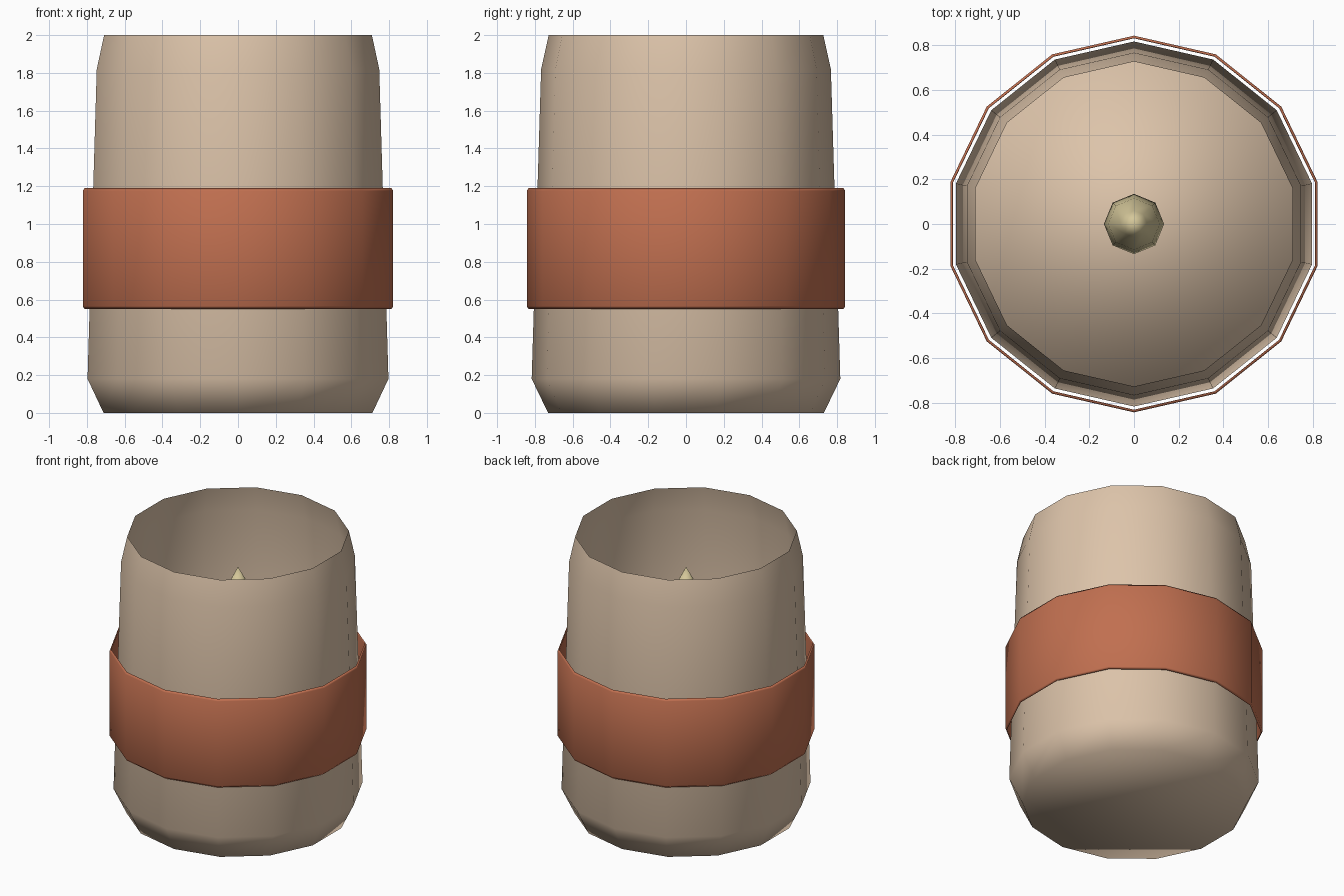
import bpy
import bmesh
from math import cos, sin, pi

if "Cube" in bpy.data.objects:
    bpy.data.objects.remove(bpy.data.objects["Cube"])


def material(name, rgb):
    m = bpy.data.materials.new(name)
    m.use_nodes = True
    m.diffuse_color = (*rgb, 1)
    m.node_tree.nodes["Principled BSDF"].inputs["Base Color"].default_value = (*rgb, 1)
    return m


def lathe(name, profile, sides, mat, cap_start=False, cap_end=False, closed=False):
    """Turn a (radius, height) profile into a faceted ring of smooth faces."""
    bm = bmesh.new()
    rings = []
    for r, z in profile:
        angles = [pi / 2 + 2 * pi * i / sides for i in range(sides)]
        rings.append([bm.verts.new((r * cos(a), r * sin(a), z)) for a in angles])
    pairs = list(zip(rings, rings[1:]))
    if closed:
        pairs.append((rings[-1], rings[0]))
    for low, high in pairs:
        for i in range(sides):
            j = (i + 1) % sides
            bm.faces.new((low[i], low[j], high[j], high[i]))
    if cap_start:
        bm.faces.new(rings[0][::-1])
    if cap_end:
        bm.faces.new(rings[-1])
    for f in bm.faces:
        f.smooth = True
    bmesh.ops.remove_doubles(bm, verts=bm.verts, dist=0.0005)
    mesh = bpy.data.meshes.new(name)
    bm.to_mesh(mesh)
    bm.free()
    mesh.materials.append(mat)
    obj = bpy.data.objects.new(name, mesh)
    bpy.context.collection.objects.link(obj)
    return obj


beige = material("beige", (0.72, 0.55, 0.40))
terracotta = material("terracotta", (0.53, 0.16, 0.08))
straw = material("straw", (0.66, 0.57, 0.32))

SIDES = 14

# Open thin cup with a closed bottom
lathe("cup", [(0.73, 0), (0.817, 0.18), (0.767, 1.82), (0.727, 2)],
      SIDES, beige, cap_start=True)

# Filling inside the cup
lathe("filling", [(0.72, 0.04), (0.77, 1.2)], SIDES, beige,
      cap_start=True, cap_end=True)

# Loose sleeve around the middle, with softened rims
lathe("sleeve", [(0.834, 0.55), (0.843, 0.565), (0.843, 1.175), (0.834, 1.19),
                 (0.831, 1.18), (0.831, 0.56)], SIDES, terracotta, closed=True)

# Pointed bud standing in the centre
lathe("centre_bud", [(0.07, 1.18), (0.135, 1.38), (0.115, 1.52), (0.06, 1.65),
                     (0.0001, 1.76)], 8, straw, cap_start=True)
